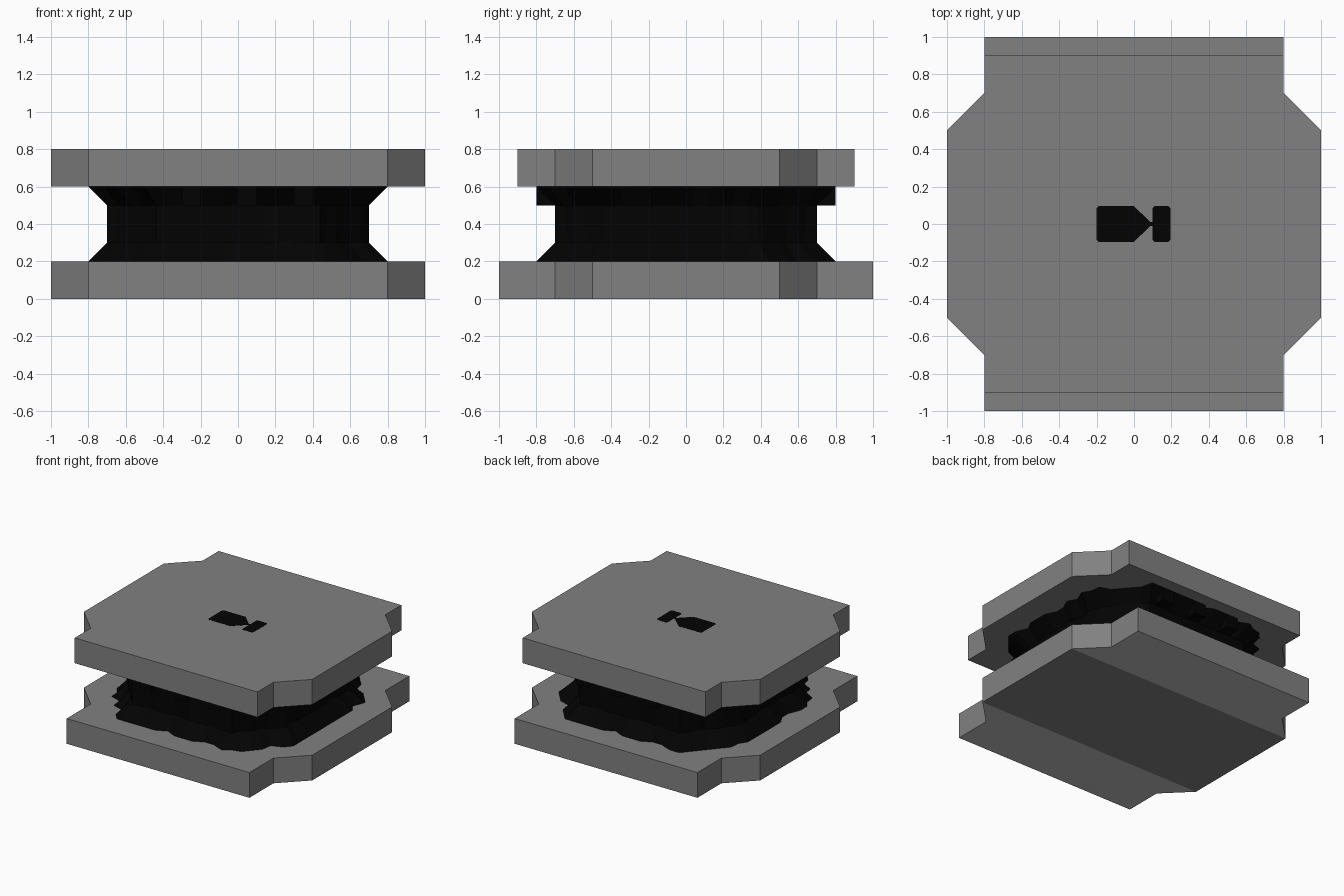
import bpy, bmesh, random
from mathutils import Vector

random.seed(4)
cube = bpy.data.objects.get("Cube")
if cube:
    bpy.data.objects.remove(cube, do_unlink=True)


def material(name, value):
    m = bpy.data.materials.new(name)
    m.use_nodes = True
    colour = (value, value, value, 1)
    m.diffuse_color = colour
    m.node_tree.nodes["Principled BSDF"].inputs["Base Color"].default_value = colour
    return m


GREY = material("grey stone", 0.22)
LIGHT = material("light grey stone", 0.52)
BLACK = material("black rock", 0.0008)


def loft(name, rings, mat):
    """Join closed rings of equal length into a capped solid."""
    bm = bmesh.new()
    loops = [[bm.verts.new(p) for p in ring] for ring in rings]
    n = len(loops[0])
    for a, b in zip(loops, loops[1:]):
        for i in range(n):
            j = (i + 1) % n
            bm.faces.new((a[i], a[j], b[j], b[i]))
    bm.faces.new(loops[0][::-1])
    bm.faces.new(loops[-1])
    bmesh.ops.recalc_face_normals(bm, faces=bm.faces)
    mesh = bpy.data.meshes.new(name)
    bm.to_mesh(mesh)
    bm.free()
    mesh.materials.append(mat)
    obj = bpy.data.objects.new(name, mesh)
    bpy.context.collection.objects.link(obj)
    return obj


def prism(name, outline, z0, z1, mat):
    return loft(name, [[(x, y, z) for x, y in outline] for z in (z0, z1)], mat)


def mirrored(quarter):
    """Outline from the points of the +x +y quarter, anticlockwise."""
    half = quarter + [(-x, y) for x, y in reversed(quarter)]
    return half + [(-x, -y) for x, y in half]


# Two slabs with notched corners; the upper one is shorter front to back
def slab(name, depth, z):
    outline = mirrored([(1, 0.5), (0.8, 0.7), (0.8, depth)])
    return prism(name, outline, z, z + 0.2, GREY)


slab("upper_slab", 0.9, 0.6)
lower = slab("lower_slab", 1.0, 0.0)

# Lighter strips across the front and back of the underside
lower.data.materials.append(LIGHT)
bm = bmesh.new()
bm.from_mesh(lower.data)
base = [f for f in bm.faces if f.normal.z < -0.9][0]
corner = {(round(v.co.x, 1), round(v.co.y, 1)): v for v in base.verts}
for y in (0.5, -0.5):
    bmesh.ops.connect_verts(bm, verts=[corner[(1.0, y)], corner[(-1.0, y)]])
for f in bm.faces:
    if f.normal.z < -0.9 and abs(f.calc_center_median().y) > 0.5:
        f.material_index = 1
bm.to_mesh(lower.data)
bm.free()

# Rough octagonal core: waisted, with a jagged rim at each end
corners = [Vector(p) for p in mirrored([(0.8, 0.45), (0.5, 0.8)])]
rim = []
for i, a in enumerate(corners):
    b = corners[(i + 1) % len(corners)]
    steps = max(2, round((b - a).length / 0.08))
    rim += [a.lerp(b, k / steps) for k in range(steps)]


def ring(z, inset, rough):
    points = []
    for p in rim:
        s = 1 - (inset + random.choice((0, 0, rough))) / 0.8
        points.append((p.x * s, p.y * s, z))
    return points


loft("rock_core", [ring(0.2, 0, 0.04), ring(0.3, 0.1, 0.02),
                   ring(0.5, 0.1, 0.02), ring(0.6, 0, 0.04)], BLACK)

# Square lumps under the upper slab, front and back
for side, label in ((-1, "front"), (1, "back")):
    for k, (x0, x1) in enumerate(((-0.3, -0.2), (0.0, 0.1), (0.3, 0.4))):
        y0, y1 = sorted((side * 0.65, side * 0.8))
        prism(f"{label}_rock_lump_{k + 1}",
              [(x0, y0), (x1, y0), (x1, y1), (x0, y1)], 0.5, 0.6, BLACK)

# Rock showing through the top of the upper slab
patch = [(-0.2, -0.085), (-0.19, -0.095), (0, -0.095), (0.09, -0.008),
         (0.09, 0.008), (0, 0.095), (-0.19, 0.095), (-0.2, 0.085)]
bar = [(0.1, -0.085), (0.11, -0.095), (0.185, -0.095), (0.195, -0.085),
       (0.195, 0.085), (0.185, 0.095), (0.11, 0.095), (0.1, 0.085)]
neck = [(0.08, -0.01), (0.11, -0.01), (0.11, 0.01), (0.08, 0.01)]
for name, outline in (("top_patch", patch), ("top_patch_bar", bar), ("top_patch_neck", neck)):
    prism(name, outline, 0.797, 0.801, BLACK)
